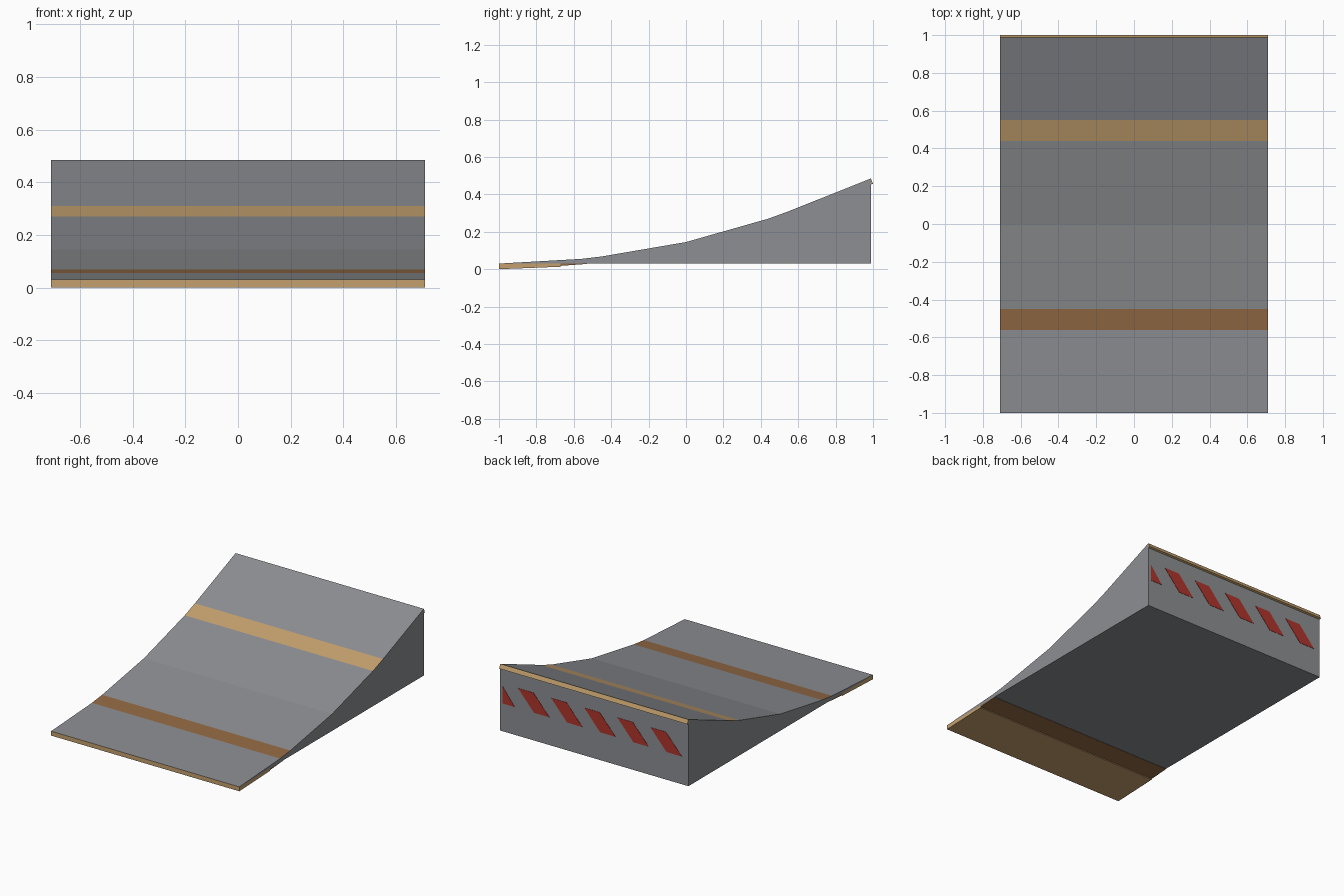
import bpy, bmesh

if "Cube" in bpy.data.objects:
    bpy.data.objects.remove(bpy.data.objects["Cube"])

HALF = 0.71  # half width of the ramp


def material(name, rgb):
    m = bpy.data.materials.new(name)
    m.diffuse_color = (*rgb, 1)
    m.use_nodes = True
    m.node_tree.nodes["Principled BSDF"].inputs["Base Color"].default_value = m.diffuse_color
    return m


GREY = material("grey", (0.262, 0.271, 0.287))
TAN = material("tan", (0.552, 0.352, 0.156))
BROWN = material("brown", (0.283, 0.141, 0.058))
RED = material("red", (0.429, 0.034, 0.025))


def prism(name, outline, place, mats, span, pick=None):
    """Extrude a 2D outline between the two span values."""
    bm = bmesh.new()
    ends = [[bm.verts.new(place(a, b, s)) for a, b in outline] for s in span]
    bm.faces.new(ends[0])
    bm.faces.new(ends[1][::-1])
    n = len(outline)
    for i in range(n):
        j = (i + 1) % n
        bm.faces.new((ends[0][i], ends[1][i], ends[1][j], ends[0][j]))
    bmesh.ops.recalc_face_normals(bm, faces=bm.faces)
    if pick:
        for f in bm.faces:
            f.material_index = pick(f)
    mesh = bpy.data.meshes.new(name)
    bm.to_mesh(mesh)
    bm.free()
    for m in mats:
        mesh.materials.append(m)
    ob = bpy.data.objects.new(name, mesh)
    bpy.context.collection.objects.link(ob)
    return ob


def across(y, z, x):
    return (x, y, z)


def on_back(x, z, y):
    return (x, y, z)


def band_colour(f):
    # narrow bands across the sloping top
    c = f.calc_center_median()
    if f.normal.z > 0.5:
        if -0.56 < c.y < -0.45:
            return 1
        if 0.44 < c.y < 0.55:
            return 2
    return 0


# curved wedge with two painted bands
wedge = [(-1, 0.03), (-0.56, 0.055), (-0.45, 0.068), (0, 0.145), (0.44, 0.27),
         (0.55, 0.31), (0.988, 0.485), (0.988, 0.03)]
prism("ramp_body", wedge, across, [GREY, BROWN, TAN], (-HALF, HALF), band_colour)

# tapered front planks under the entry edge
prism("front_plank", [(-1, 0), (-1, 0.03), (-0.67, 0.03), (-0.67, 0.013)],
      across, [TAN], (-HALF, HALF))
prism("under_plank", [(-0.67, 0.018), (-0.67, 0.03), (-0.53, 0.03), (-0.53, 0.028)],
      across, [BROWN], (-HALF, HALF))

# lip along the top rear edge
prism("rear_lip", [(0.988, 0.485), (1, 0.457), (0.988, 0.452)],
      across, [TAN], (-HALF, HALF))

# slanted warning stripes on the back, the first one cut to a triangle
LOW, HIGH, LEAN, WIDE = 0.22, 0.355, 0.12, 0.115
prism("warning_stripe_end", [(0.69, HIGH - 0.02), (0.69, LOW), (0.60, LOW)],
      on_back, [RED], (0.986, 0.990))
for i in range(5):
    x = 0.71 - 0.136 - 0.25 * i
    prism(f"warning_stripe_{i + 1}",
          [(x, HIGH), (x - WIDE, HIGH), (x - WIDE - LEAN, LOW), (x - LEAN, LOW)],
          on_back, [RED], (0.986, 0.990))
